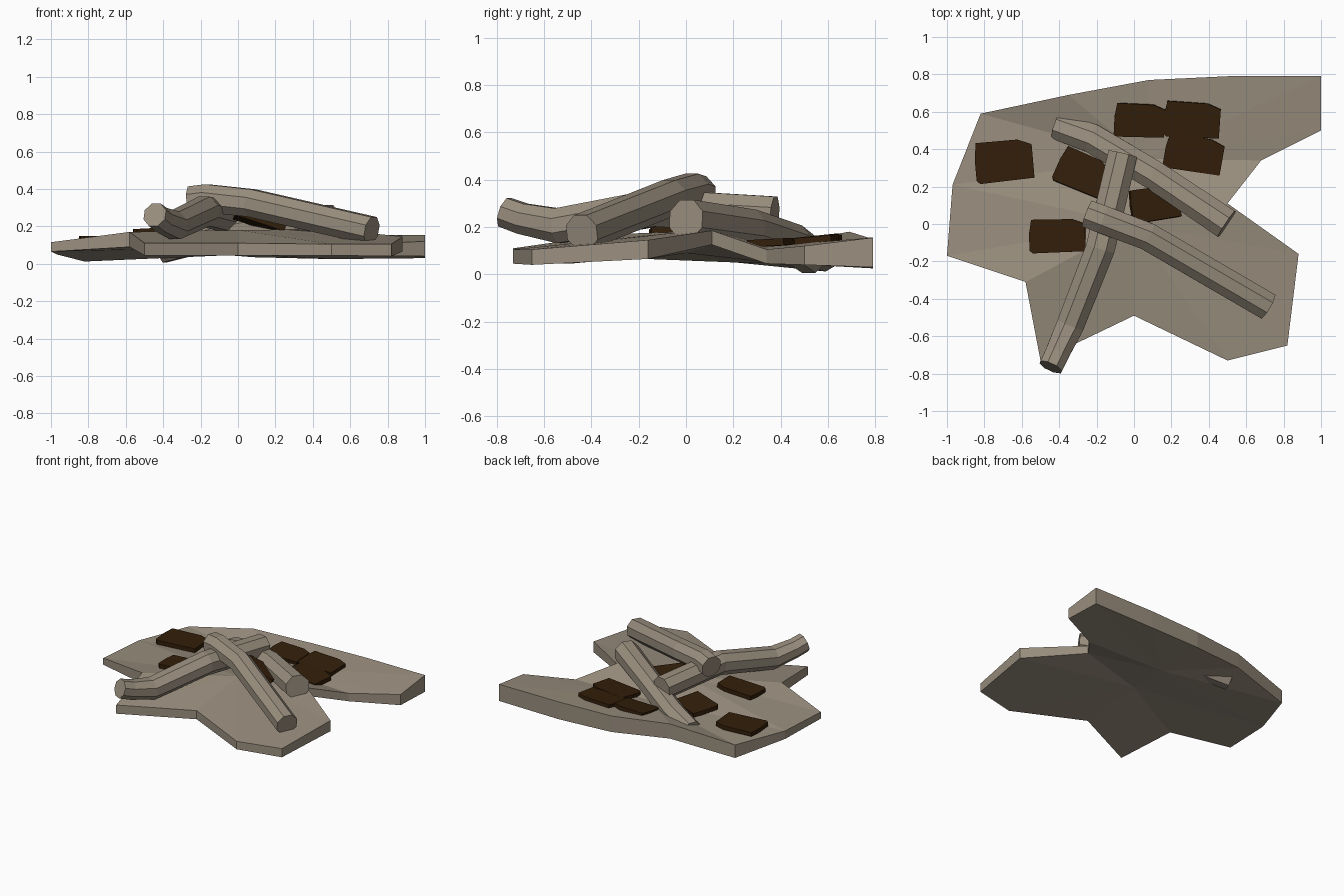
import bpy, bmesh, math
from mathutils import Vector, Matrix, Euler

if "Cube" in bpy.data.objects:
    bpy.data.objects.remove(bpy.data.objects["Cube"])


def material(name, rgb):
    m = bpy.data.materials.new(name)
    m.diffuse_color = (*rgb, 1)
    m.use_nodes = True
    m.node_tree.nodes["Principled BSDF"].inputs["Base Color"].default_value = m.diffuse_color
    return m


GREY = material("weathered grey", (0.325, 0.275, 0.212))
BROWN = material("dark brown", (0.033, 0.0135, 0.003))


def finish(bm, name, mat):
    bmesh.ops.recalc_face_normals(bm, faces=bm.faces[:])
    me = bpy.data.meshes.new(name)
    bm.to_mesh(me)
    bm.free()
    me.materials.append(mat)
    ob = bpy.data.objects.new(name, me)
    bpy.context.collection.objects.link(ob)
    return ob


# Ground slab: outline with (x, y, bottom z, top z), fanned to two inner points
RIM = [(0.5, 0.11, .125, .185), (0.88, -.16, .065, .145), (0.82, -.65, .04, .105),
       (0.5, -.73, .045, .105), (0, -.49, .045, .11), (-.5, -.73, .045, .11),
       (-.58, -.31, .09, .17), (-1, -.17, .065, .115), (-.97, .21, .05, .11),
       (-.82, .59, .012, .11), (-.35, .69, .07, .18), (.08, .77, .035, .155),
       (.5, .79, .025, .155), (1, .79, .03, .155), (1, .5, .04, .12), (.68, .34, .045, .105)]
FRONT_MID = (0, 0, .09, .18)
BACK_MID = (.05, .35, .05, .12)


def slab():
    bm = bmesh.new()
    n, split = len(RIM), 8
    layers = []
    for k in (2, 3):
        rim = [bm.verts.new((p[0], p[1], p[k])) for p in RIM]
        f, b = [bm.verts.new((p[0], p[1], p[k])) for p in (FRONT_MID, BACK_MID)]
        for i in range(n):
            bm.faces.new((rim[i], rim[(i + 1) % n], f if i < split else b))
        bm.faces.new((f, b, rim[0]))
        bm.faces.new((f, b, rim[split]))
        layers.append(rim)
    lo, hi = layers
    for i in range(n):
        j = (i + 1) % n
        bm.faces.new((lo[i], lo[j], hi[j], hi[i]))
    finish(bm, "ground_slab", GREY)


# Logs: eight-sided tubes along (x, y, z, radius) points
def log(name, path, sides=8):
    bm = bmesh.new()
    pts = [Vector(p[:3]) for p in path]
    rings = []
    for i, p in enumerate(pts):
        t = (pts[min(i + 1, len(pts) - 1)] - pts[max(i - 1, 0)]).normalized()
        side = t.cross(Vector((0, 0, 1))).normalized()
        up = side.cross(t)
        r = path[i][3]
        ring = []
        for k in range(sides):
            a = math.tau * (k + .5) / sides
            ring.append(bm.verts.new(p + r * (math.cos(a) * side + math.sin(a) * up)))
        rings.append(ring)
    for a, b in zip(rings, rings[1:]):
        for k in range(sides):
            j = (k + 1) % sides
            bm.faces.new((a[k], a[j], b[j], b[k]))
    bm.faces.new(rings[0])
    bm.faces.new(rings[-1])
    finish(bm, name, GREY)


# Bark chips: thin plates with chipped corners
def chip(name, loc, size, rot):
    bm = bmesh.new()
    shape = [(-.5, -.42), (-.44, -.5), (.5, -.46), (.5, .36), (.26, .5), (-.46, .5), (-.5, .1)]
    h = .015
    lo, hi = [[bm.verts.new((x * size[0], y * size[1], z)) for x, y in shape] for z in (-h, h)]
    bm.faces.new(lo)
    bm.faces.new(hi)
    for i in range(len(shape)):
        j = (i + 1) % len(shape)
        bm.faces.new((lo[i], lo[j], hi[j], hi[i]))
    e = Euler([math.radians(a) for a in rot])
    bm.transform(Matrix.Translation(loc) @ e.to_matrix().to_4x4())
    finish(bm, name, BROWN)


slab()
log("front_log", [(-.445, -.765, .262, .068), (-.41, -.69, .235, .07), (-.34, -.54, .205, .08),
                  (-.18, -.13, .28, .085), (-.06, .375, .25, .085)])
log("back_log", [(-.41, .525, .078, .08), (-.22, .455, .13, .084),
                 (.1, .265, .195, .085), (.495, .0, .232, .09)])
log("top_log", [(-.25, .055, .34, .08), (-.17, .025, .35, .081),
                (.07, -.065, .325, .08), (.715, -.44, .177, .08)])

CHIPS = [((-.695, .335, .134), (.31, .22), (0, 0, 5)),
         ((.03, .552, .148), (.27, .18), (6, 0, -3)),
         ((.31, .555, .145), (.30, .19), (5, 0, -4)),
         ((.32, .372, .134), (.31, .19), (3, 0, -10)),
         ((-.28, .275, .15), (.27, .20), (-6, 0, -24)),
         ((.11, .105, .222), (.27, .18), (-6, 18, 8)),
         ((-.41, -.065, .178), (.30, .18), (0, -3, 1))]
for i, c in enumerate(CHIPS):
    chip(f"bark_chip_{i + 1}", *c)
